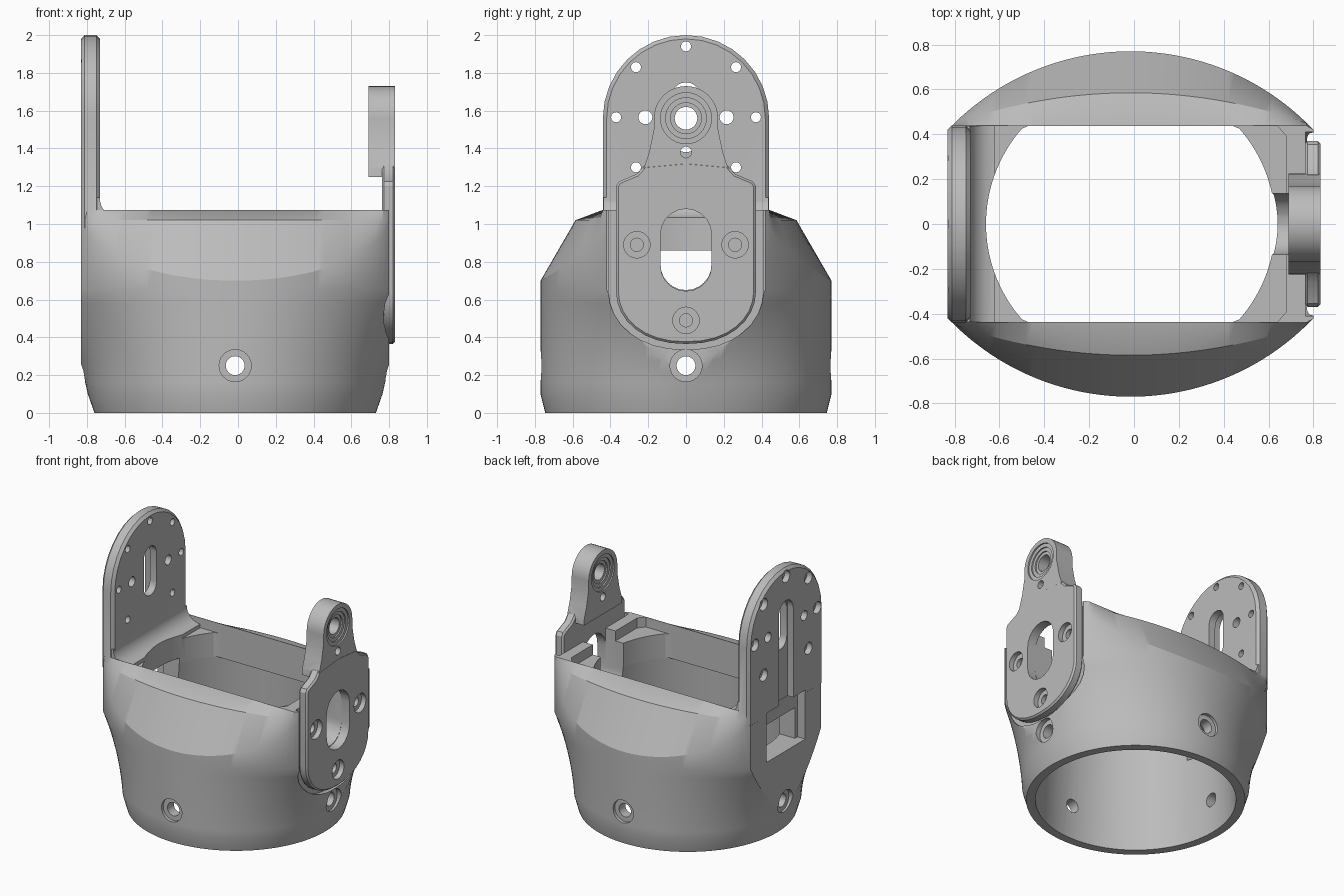
import bpy, bmesh
from math import sin, cos, pi, sqrt, radians
from mathutils import Vector

if "Cube" in bpy.data.objects:
    bpy.data.objects.remove(bpy.data.objects["Cube"])

grey = bpy.data.materials.new("light_grey")
grey.use_nodes = True
COLOUR = (0.5, 0.5, 0.5, 1)
grey.diffuse_color = COLOUR
grey.node_tree.nodes["Principled BSDF"].inputs["Base Color"].default_value = COLOUR

CX = -0.015      # axis of the body
HALF = 0.815     # half width between the flat sides
PIVOT = 1.56     # height of the joint axis


def make(name, bm):
    bmesh.ops.recalc_face_normals(bm, faces=bm.faces)
    mesh = bpy.data.meshes.new(name)
    bm.to_mesh(mesh)
    bm.free()
    obj = bpy.data.objects.new(name, mesh)
    bpy.context.collection.objects.link(obj)
    return obj


def prism(name, axis, profile, lo, hi, scale=1):
    """Extrude a 2D profile along an axis, optionally scaling the far end."""
    def place(p, d):
        a, b = p
        return {"X": (d, a, b), "Y": (a, d, b), "Z": (a, b, d)}[axis]
    bm = bmesh.new()
    near = [bm.verts.new(place(p, lo)) for p in profile]
    far = [bm.verts.new(place((p[0] * scale, p[1] * scale), hi)) for p in profile]
    n = len(profile)
    bm.faces.new(near)
    bm.faces.new(far)
    for i in range(n):
        j = (i + 1) % n
        bm.faces.new((near[i], near[j], far[j], far[i]))
    return make(name, bm)


def arc(a, b, r, start, end, n):
    return [(a + r * cos(radians(start + (end - start) * i / n)),
             b + r * sin(radians(start + (end - start) * i / n))) for i in range(n + 1)]


def circle(a, b, r, n=24):
    return arc(a, b, r, 0, 360, n)[:-1]


def rect(a0, a1, b0, b1):
    return [(a0, b0), (a1, b0), (a1, b1), (a0, b1)]


def stadium(r, b0, b1):
    return arc(0, b1 - r, r, 0, 180, 10) + arc(0, b0 + r, r, 180, 360, 10)


def mirrored(half):
    return half + [(-a, b) for a, b in reversed(half) if abs(a) > 1e-6]


def bake(obj):
    graph = bpy.context.evaluated_depsgraph_get()
    mesh = bpy.data.meshes.new_from_object(obj.evaluated_get(graph))
    obj.modifiers.clear()
    obj.data = mesh


def combine(obj, tool, operation="DIFFERENCE"):
    mod = obj.modifiers.new("bool", "BOOLEAN")
    mod.operation, mod.solver, mod.object = operation, "EXACT", tool
    bake(obj)
    bpy.data.objects.remove(tool)


def cut(obj, axis, profile, lo, hi, scale=1):
    combine(obj, prism("cutter", axis, profile, lo, hi, scale))


def bevel(obj, width):
    mod = obj.modifiers.new("bevel", "BEVEL")
    mod.width, mod.segments, mod.limit_method = width, 1, "ANGLE"
    mod.angle_limit = radians(50)
    bake(obj)


def trim(bm, co, normal):
    geom = bm.verts[:] + bm.edges[:] + bm.faces[:]
    bmesh.ops.bisect_plane(bm, geom=geom, plane_co=co, plane_no=normal, clear_outer=True)
    bmesh.ops.holes_fill(bm, edges=[e for e in bm.edges if e.is_boundary], sides=0)


# Body: round foot blending into a lens with flat sides and a sloping crown
def outline(z):
    foot = 0.745 + 0.025 * min(1, z / 0.1)
    blend = min(1, (z / 0.65) ** 1.8)
    ring = []
    for i in range(144):
        c, s = cos(2 * pi * i / 144), sin(2 * pi * i / 144)
        lens = -0.354 * abs(s) + sqrt(1.124 ** 2 - (0.354 * c) ** 2)
        r = foot + (lens - foot) * blend
        ring.append(Vector((r * c, r * s, z)))
    return ring


def crown(p, level):
    t = min(1, abs(p.x) / HALF)
    z = 0.70 + 0.35 * (1 - sqrt(1 - t * t))
    if level == 0:
        return Vector((p.x, p.y, z))
    limit = 0.44 + 0.145 * (1 - t * t) if level == 1 else 0.44
    y = max(-limit, min(limit, p.y))
    return Vector((p.x, y, max(1.02, z + 0.005) if level == 1 else 1.075))


rings = [outline(z) for z in (0, 0.1, 0.16, 0.22, 0.28, 0.34, 0.4, 0.46, 0.52, 0.58, 0.65)]
rings += [[crown(p, k) for p in outline(0.7)] for k in range(3)]
bm = bmesh.new()
loops = [[bm.verts.new(p + Vector((CX, 0, 0))) for p in ring] for ring in rings]
for low, high in zip(loops, loops[1:]):
    for i in range(len(low)):
        j = (i + 1) % len(low)
        bm.faces.new((low[i], low[j], high[j], high[i]))
bm.faces.new(loops[0])
bm.faces.new(loops[-1])
for side in (-1, 1):
    trim(bm, (CX + side * HALF, 0, 0), (side, 0, 0))
body = make("body", bm)
cut(body, "Z", [(-0.78, -0.437), (0.64, -0.437), (0.68, -0.39), (0.68, 0.39),
                (0.64, 0.437), (-0.78, 0.437)], 1.0, 1.4)

# Tall side plate with its inner fillet
plate = prism("plate", "X", arc(0, PIVOT, 0.44, 0, 180, 16) + [(-0.44, 0.96), (0.44, 0.96)],
              -0.832, -0.73)
bevel(plate, 0.02)
combine(body, plate, "UNION")
fillet = prism("fillet", "Y", arc(-0.62, 1.14, 0.112, 180, 270, 8) + [(-0.62, 0.92), (-0.77, 0.92),
               (-0.77, 1.14)], -0.436, 0.436)
combine(body, fillet, "UNION")

# Hollow inside and the opening in the crown
cut(body, "Z", circle(CX, 0, 0.685, 96), -0.05, 0.82, 0.945)
mouth = [(x, max(-0.437, min(0.437, y))) for x, y in circle(CX, 0, 0.645, 96)]
cut(body, "Z", mouth, 0.7, 1.4)

# Slot, channel and window in the tall side
cut(body, "X", stadium(0.075, 1.38, 1.75), -1, -0.6)
cut(body, "X", stadium(0.085, 0.9, 1.76), -1, -0.785)
cut(body, "X", rect(-0.23, 0.23, 0.63, 1.0), -1, -0.765)
cut(body, "X", rect(-0.2, 0.2, 0.63, 0.86), -1, -0.5)

# Screw holes around the tall plate, sunk from outside
for y, z in ((0, 1.94), (0.265, 1.83), (0.37, 1.565), (0.265, 1.3)):
    for side in ((1, -1) if y else (1,)):
        cut(body, "X", circle(side * y, z, 0.027, 12), -1, -0.6)
        cut(body, "X", circle(side * y, z, 0.045, 16), -1, -0.79)
for side in (-1, 1):
    cut(body, "X", circle(side * 0.215, 1.565, 0.037, 16), -1, -0.6)

# Four sunk holes around the foot
for axis, mid, lo, hi in (("Y", CX, -0.745, 0.745), ("X", 0, -0.795, 0.765)):
    cut(body, axis, circle(mid, 0.25, 0.05), -1, 1)
    cut(body, axis, circle(mid, 0.25, 0.085), -1, lo)
    cut(body, axis, circle(mid, 0.25, 0.085), hi, 1)

# Seat for the bracket, with a notch behind its opening
def shield(w, top, bottom):
    """Half outline with a pointed round bottom."""
    drop = 0.64 - bottom
    curve = [(w * sin(t * pi / 16) ** 0.9, 0.64 - drop * cos(t * pi / 16)) for t in range(9)]
    return curve + top


cut(body, "X", mirrored(shield(0.41, [(0.41, 1.3)], 0.335)), 0.765, 1)
cut(body, "X", arc(0, 0.785, 0.135, 180, 360, 12) + [(0.135, 1.3), (-0.135, 1.3)], 0.5, 0.9)

# Bracket: shield shaped base and a thicker arm
bracket = prism("bracket", "X", mirrored(shield(0.37, [(0.37, 1.2), (0.355, 1.225), (0.26, 1.265),
                (0.22, 1.31), (0, 1.33)], 0.365)), 0.762, 0.832)
bevel(bracket, 0.012)
arm_half = [(0, 1.25), (0.225, 1.25), (0.222, 1.30), (0.195, 1.38), (0.17, 1.5)]
arm = prism("arm", "X", mirrored(arm_half + arc(0, PIVOT, 0.17, 0, 90, 10)), 0.69, 0.831)
combine(bracket, arm, "UNION")
cut(bracket, "X", stadium(0.135, 0.645, 1.08), 0.5, 1)
cut(bracket, "X", circle(0, 1.38, 0.03, 16), 0.5, 1)
for y, z in ((-0.26, 0.89), (0.26, 0.89), (0, 0.49)):
    cut(bracket, "X", circle(y, z, 0.035, 16), 0.72, 1)
    cut(bracket, "X", circle(y, z, 0.07), 0.795, 1)

# Bearing seat and stepped bearing
cut(bracket, "X", circle(0, PIVOT, 0.135, 32), 0.5, 1)
bearing = prism("bearing", "X", circle(0, PIVOT, 0.136, 32), 0.7, 0.82)
for r, depth in ((0.108, 0.01), (0.082, 0.02)):
    cut(bearing, "X", circle(0, PIVOT, r, 32), 0.82 - depth, 1)
    cut(bearing, "X", circle(0, PIVOT, r, 32), 0.5, 0.7 + depth)
cut(bearing, "X", circle(0, PIVOT, 0.06), 0.5, 1)

# Finish
bpy.ops.object.select_all(action="DESELECT")
for obj in (body, bracket, bearing):
    obj.data.materials.clear()
    obj.data.materials.append(grey)
    obj.select_set(True)
bpy.context.view_layer.objects.active = body
bpy.ops.object.shade_smooth_by_angle(angle=radians(28))
